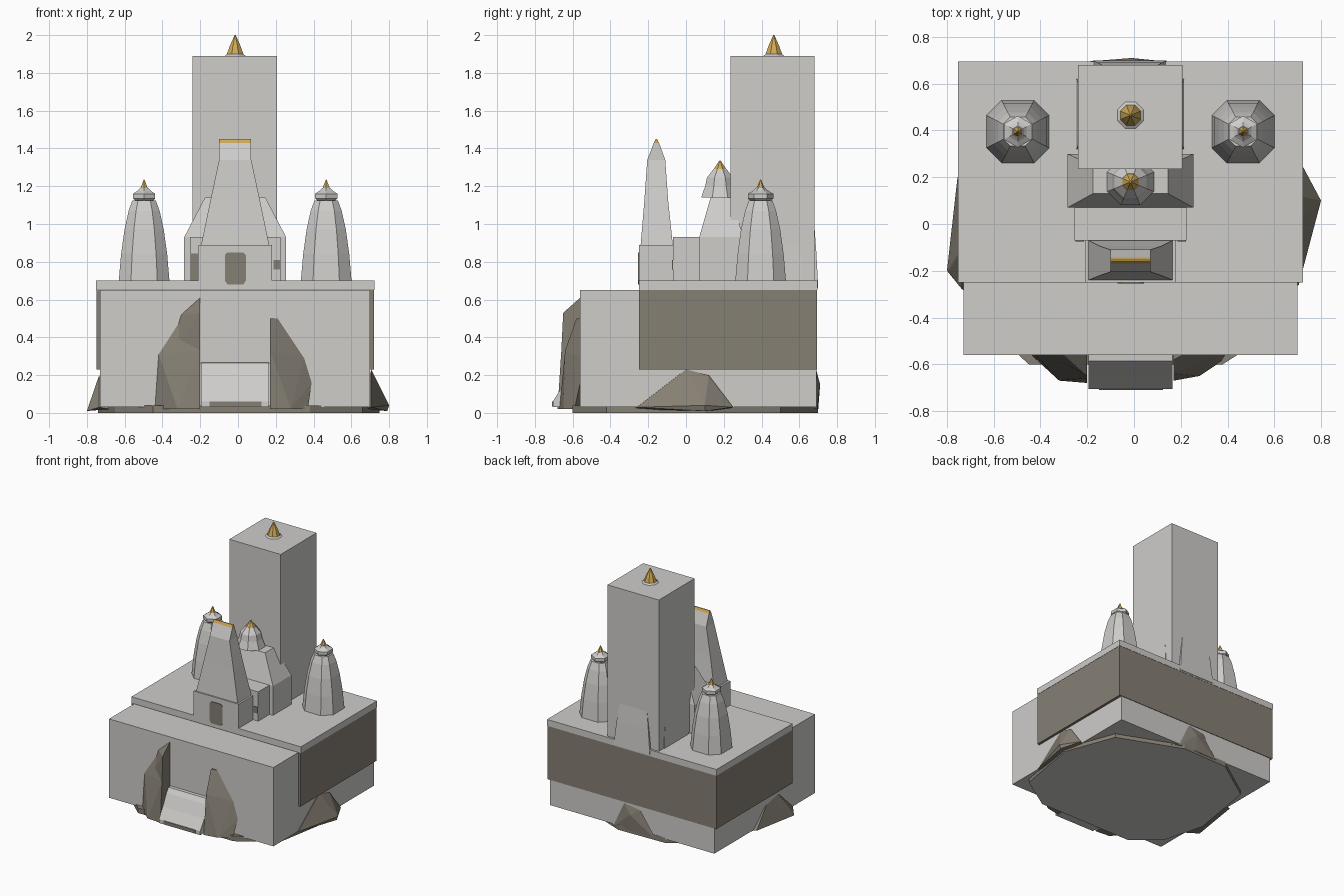
import bpy, bmesh, math
from mathutils import Vector


def material(name, rgb):
    m = bpy.data.materials.new(name)
    m.diffuse_color = (*rgb, 1)
    return m


STONE = material("pale_stone", (0.62, 0.61, 0.59))
ROCK = material("brown_rock", (0.24, 0.215, 0.175))
GOLD = material("gold", (0.62, 0.39, 0.09))
CX = -0.015  # the building's axis


def finish(name, bm, *mats):
    bmesh.ops.recalc_face_normals(bm, faces=bm.faces)
    me = bpy.data.meshes.new(name)
    bm.to_mesh(me)
    bm.free()
    for m in mats:
        me.materials.append(m)
    ob = bpy.data.objects.new(name, me)
    bpy.context.collection.objects.link(ob)
    return ob


def hull(name, pts, mat):
    bm = bmesh.new()
    for p in pts:
        bm.verts.new(p)
    res = bmesh.ops.convex_hull(bm, input=bm.verts)
    junk = [g for g in res["geom_interior"] if isinstance(g, bmesh.types.BMVert)]
    bmesh.ops.delete(bm, geom=junk, context='VERTS')
    bmesh.ops.dissolve_limit(bm, angle_limit=0.01, verts=bm.verts, edges=bm.edges)
    return finish(name, bm, mat)


def rings(name, loops, mat):
    """Skin a stack of equal-length vertex rings and cap both ends."""
    bm = bmesh.new()
    vs = [[bm.verts.new(p) for p in loop] for loop in loops]
    n = len(vs[0])
    for a, b in zip(vs, vs[1:]):
        for i in range(n):
            j = (i + 1) % n
            bm.faces.new((a[i], a[j], b[j], b[i]))
    bm.faces.new(vs[0][::-1])
    bm.faces.new(vs[-1])
    return finish(name, bm, mat)


def rect(x0, x1, y0, y1, z):
    return [(x0, y0, z), (x1, y0, z), (x1, y1, z), (x0, y1, z)]


def box(name, x0, x1, y0, y1, z0, z1, mat):
    return rings(name, [rect(x0, x1, y0, y1, z0), rect(x0, x1, y0, y1, z1)], mat)


def lathe(name, cx, cy, prof, mat, n=8):
    loops = [[(cx + r * math.cos(math.tau * (i + 0.5) / n),
               cy + r * math.sin(math.tau * (i + 0.5) / n), z) for i in range(n)]
             for r, z in prof]
    return rings(name, loops, mat)


# Platform: main block, brown band and terrace on top
box("main_block", -0.73, 0.70, -0.56, 0.69, 0.03, 0.65, STONE)
box("terrace_band", -0.75, 0.72, -0.25, 0.694, 0.23, 0.652, ROCK)
box("terrace", -0.752, 0.722, -0.25, 0.696, 0.65, 0.70, STONE)

# Rocky foundation showing under the block
foot = [(-0.45, -0.6), (0.38, -0.6), (0.66, -0.42), (0.75, 0.1), (0.6, 0.5), (0.1, 0.7),
        (-0.3, 0.69), (-0.65, 0.45), (-0.74, -0.1), (-0.65, -0.42)]
slab = rings("rock_foundation", [[(x, y, 0) for x, y in foot],
                                 [(x, y, 0.04) for x, y in foot]], ROCK)
slab.data.materials.append(STONE)
for p in slab.data.polygons:
    if p.normal.z < -0.9:
        p.material_index = 1

# Rock outcrops either side of the stair
hull("rock_front_left_low", [
    (-0.2, -0.5, 0.02), (-0.2, -0.68, 0.02), (-0.32, -0.67, 0.02), (-0.44, -0.56, 0.02),
    (-0.39, -0.57, 0.15), (-0.42, -0.56, 0.31), (-0.31, -0.56, 0.48), (-0.2, -0.64, 0.12),
    (-0.2, -0.66, 0.33), (-0.2, -0.62, 0.42), (-0.2, -0.5, 0.48)], ROCK)
hull("rock_front_left_peak", [
    (-0.2, -0.5, 0.3), (-0.2, -0.66, 0.33), (-0.2, -0.65, 0.53), (-0.2, -0.56, 0.61),
    (-0.3, -0.56, 0.52), (-0.305, -0.56, 0.48), (-0.36, -0.56, 0.33), (-0.2, -0.5, 0.6)], ROCK)
hull("rock_front_right", [
    (0.17, -0.5, 0.02), (0.17, -0.67, 0.02), (0.28, -0.65, 0.02), (0.37, -0.59, 0.02),
    (0.39, -0.56, 0.16), (0.35, -0.56, 0.29), (0.25, -0.56, 0.43), (0.21, -0.56, 0.5),
    (0.17, -0.58, 0.5), (0.17, -0.64, 0.33), (0.17, -0.5, 0.5)], ROCK)

# Rock outcrops on the sides and back
hull("rock_right", [
    (0.66, -0.28, 0.02), (0.705, -0.26, 0.03), (0.72, -0.1, 0.07), (0.705, 0.0, 0.23),
    (0.71, 0.12, 0.2), (0.8, 0.1, 0.04), (0.72, 0.25, 0.03), (0.66, 0.22, 0.02),
    (0.79, 0.1, 0.01)], ROCK)
hull("rock_left", [
    (-0.68, -0.3, 0.02), (-0.735, -0.28, 0.03), (-0.8, -0.2, 0.01), (-0.79, -0.2, 0.03),
    (-0.735, -0.1, 0.2), (-0.735, 0.05, 0.17), (-0.755, 0.2, 0.03), (-0.68, 0.22, 0.02)], ROCK)
hull("rock_back", [
    (-0.26, 0.66, 0.02), (0.2, 0.66, 0.02), (-0.2, 0.695, 0.02), (0.14, 0.695, 0.02),
    (-0.01, 0.71, 0.15), (0.05, 0.692, 0.22), (-0.08, 0.692, 0.2), (-0.01, 0.7, 0.02)], ROCK)

# Entrance stair ramp with a dark foot panel
prof = [(-0.5, 0.03), (-0.705, 0.03), (-0.705, 0.06), (-0.655, 0.14), (-0.61, 0.23),
        (-0.585, 0.265), (-0.5, 0.27)]
rings("stair_ramp", [[(x, y, z) for y, z in prof] for x in (-0.195, 0.165)], STONE)
box("stair_foot_panel", -0.15, 0.125, -0.71, -0.703, 0.035, 0.06, ROCK)

# Gatehouse with tall wedge roof, gold ridge and doorway
box("gatehouse", -0.21, 0.18, -0.25, -0.065, 0.65, 0.89, STONE)
rings("gatehouse_roof", [rect(-0.195, 0.165, -0.24, -0.07, 0.89),
                         rect(-0.145, 0.115, -0.22, -0.095, 1.13),
                         rect(-0.10, 0.07, -0.205, -0.11, 1.34),
                         rect(-0.10, 0.07, -0.17, -0.143, 1.43)], STONE)
rings("gatehouse_ridge", [rect(-0.10, 0.07, -0.17, -0.143, 1.43),
                          rect(-0.10, 0.07, -0.16, -0.153, 1.45)], GOLD)
door = [(-0.07, 0.70), (-0.055, 0.68), (0.028, 0.68), (0.042, 0.70),
        (0.042, 0.835), (0.028, 0.85), (-0.055, 0.85), (-0.07, 0.835)]
rings("gatehouse_door", [[(x, y, z) for x, z in door] for y in (-0.255, -0.248)], ROCK)

# Porch hall and its front windows
box("porch_hall", -0.255, 0.225, -0.07, 0.08, 0.70, 0.93, STONE)
box("porch_window_left", -0.25, -0.213, -0.075, -0.068, 0.70, 0.845, ROCK)
box("porch_window_right", 0.187, 0.222, -0.075, -0.068, 0.76, 0.81, ROCK)

# Middle hall with sloped roof, dome and gold tip
box("middle_hall", -0.285, 0.255, 0.07, 0.30, 0.70, 0.93, STONE)
rings("middle_hall_roof", [rect(-0.285, 0.255, 0.07, 0.30, 0.93),
                           rect(-0.175, 0.145, 0.13, 0.25, 1.14)], STONE)
lathe("middle_dome", CX, 0.18, [(0.108, 1.14), (0.085, 1.20), (0.075, 1.245), (0.038, 1.29)], STONE)
lathe("middle_dome_tip", CX, 0.18, [(0.04, 1.285), (0.004, 1.335)], GOLD)

# Main tower, tapered core showing at its foot, and finial
box("main_tower", -0.24, 0.207, 0.235, 0.68, 0.70, 1.89, STONE)
rings("tower_back_buttress", [rect(-0.175, 0.14, 0.5, 0.70, 0.66), rect(-0.155, 0.12, 0.5, 0.69, 0.85),
                              rect(-0.135, 0.10, 0.5, 0.679, 1.0)], STONE)
rings("tower_side_buttress", [rect(-0.246, 0.214, 0.32, 0.62, 0.70),
                              rect(-0.238, 0.205, 0.34, 0.60, 0.95)], STONE)
lathe("tower_finial_base", CX, 0.465, [(0.062, 1.889), (0.045, 1.9)], STONE)
lathe("tower_finial", CX, 0.465, [(0.047, 1.9), (0.032, 1.94), (0.003, 2.0)], GOLD)


# Pair of side towers: chamfered square shafts curving inward
def chamfered(cx, cy, h, z):
    c = h * 0.52
    pts = [(c, -h), (h, -c), (h, c), (c, h), (-c, h), (-h, c), (-h, -c), (-c, -h)]
    return [(cx + x, cy + y, z) for x, y in pts]


for side, cx in (("left", -0.497), ("right", 0.467)):
    cy = 0.395
    rings(f"side_tower_{side}", [chamfered(cx, cy, h, z) for h, z in
          ((0.134, 0.70), (0.122, 0.84), (0.104, 0.97), (0.082, 1.07), (0.062, 1.125))], STONE)
    lathe(f"side_tower_crown_{side}", cx, cy, [(0.05, 1.12), (0.068, 1.135), (0.068, 1.16),
          (0.042, 1.175), (0.025, 1.19)], STONE, 6)
    lathe(f"side_tower_tip_{side}", cx, cy, [(0.024, 1.185), (0.002, 1.235)], GOLD, 6)
